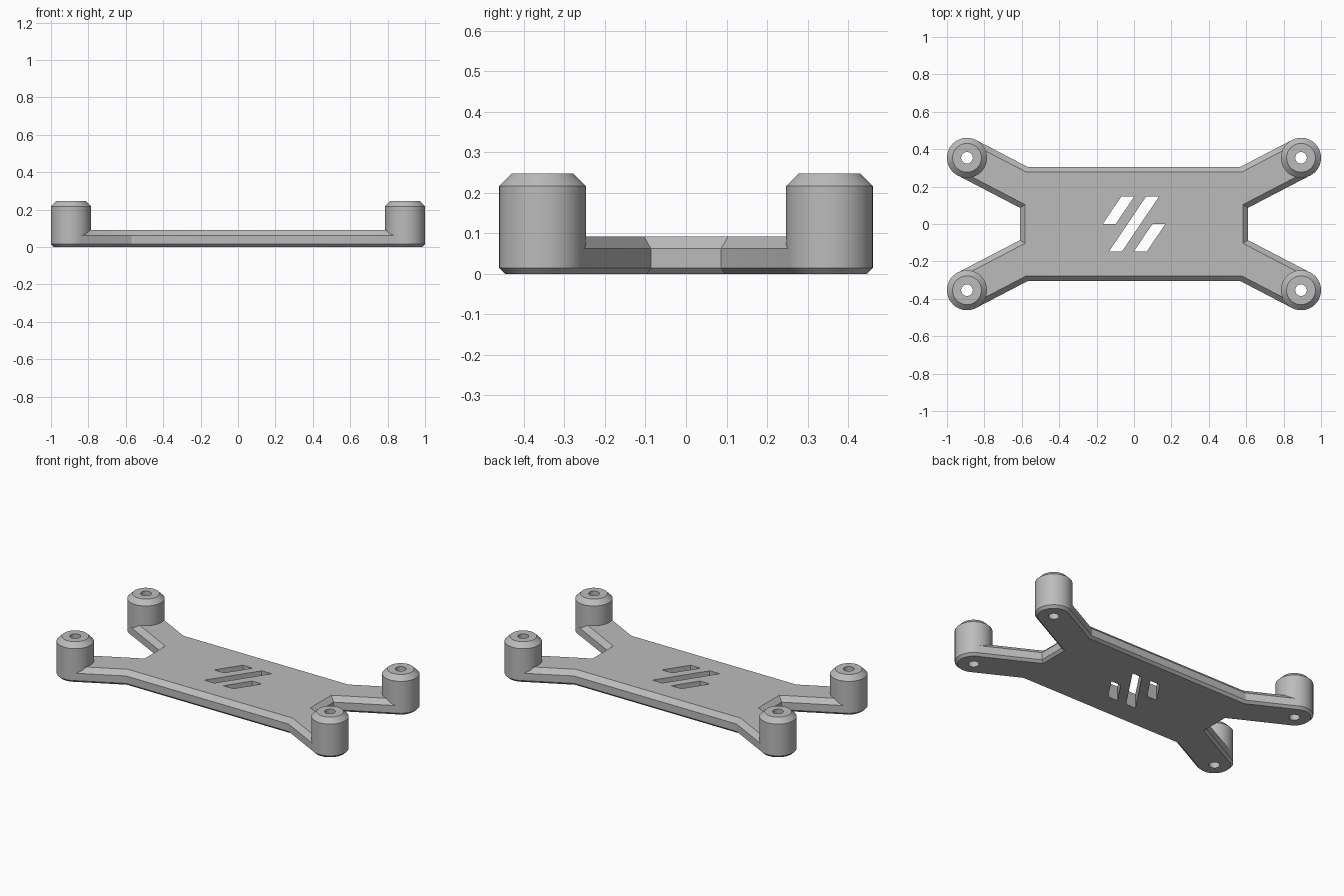
import bpy, bmesh, math
from mathutils import Vector

cube = bpy.data.objects.get("Cube")
if cube:
    bpy.data.objects.remove(cube, do_unlink=True)

POST = Vector((0.893, 0.354))   # post centre in one quadrant
RADIUS = 0.107
ARM_HALF = 0.1065
ARM_ANGLE = math.radians(27.5)
HEIGHT = 0.247
SEGMENTS = 64

grey = bpy.data.materials.new("plain grey")
grey.use_nodes = True
grey.diffuse_color = (0.5, 0.5, 0.5, 1)
grey.node_tree.nodes["Principled BSDF"].inputs["Base Color"].default_value = (0.5, 0.5, 0.5, 1)


def loft(name, rings):
    """Closed solid through rings that share one vertex count."""
    bm = bmesh.new()
    loops = [[bm.verts.new(p) for p in ring] for ring in rings]
    bm.faces.new(loops[0][::-1])
    bm.faces.new(loops[-1])
    for low, high in zip(loops, loops[1:]):
        for i in range(len(low)):
            j = (i + 1) % len(low)
            bm.faces.new((low[i], low[j], high[j], high[i]))
    bmesh.ops.recalc_face_normals(bm, faces=bm.faces)
    mesh = bpy.data.meshes.new(name)
    bm.to_mesh(mesh)
    bm.free()
    mesh.materials.append(grey)
    obj = bpy.data.objects.new(name, mesh)
    bpy.context.collection.objects.link(obj)
    return obj


def inset(points, distance):
    """Mitred inward offset of a counter-clockwise outline."""
    result = []
    for i, p in enumerate(points):
        a = (p - points[i - 1]).normalized()
        b = (points[(i + 1) % len(points)] - p).normalized()
        na, nb = Vector((-a.y, a.x)), Vector((-b.y, b.x))
        result.append(p + (na + nb) * distance / (1 + na.dot(nb)))
    return result


def circle(centre, radius, z):
    return [(centre[0] + radius * math.cos(math.tau * i / SEGMENTS),
             centre[1] + radius * math.sin(math.tau * i / SEGMENTS), z)
            for i in range(SEGMENTS)]


def combine(target, other, operation):
    modifier = target.modifiers.new(operation.lower(), 'BOOLEAN')
    modifier.operation = operation
    modifier.solver = 'EXACT'
    modifier.object = other
    bpy.context.view_layer.objects.active = target
    bpy.ops.object.modifier_apply(modifier=modifier.name)
    bpy.data.objects.remove(other, do_unlink=True)


# Plate outline: one quadrant, mirrored around both axes
along = Vector((math.cos(ARM_ANGLE), math.sin(ARM_ANGLE)))
across = Vector((-along.y, along.x)) * ARM_HALF
outer, inner = POST + across, POST - across
slope = math.tan(ARM_ANGLE)
notch = Vector((0.61, inner.y - (inner.x - 0.61) * slope))
shoulder = Vector((0.57, outer.y - (outer.x - 0.57) * slope))
quadrant = [notch, inner, outer, shoulder]
outline = []
for sx, sy in ((1, 1), (-1, 1), (-1, -1), (1, -1)):
    corner = [Vector((p.x * sx, p.y * sy)) for p in quadrant]
    outline += corner if sx * sy > 0 else corner[::-1]

# Plate with a small bottom chamfer and a wide top chamfer
levels = ((0, 0.015), (0.015, 0), (0.062, 0), (0.092, 0.028))
bracket = loft("mounting_bracket",
               [[(p.x, p.y, z) for p in inset(outline, d)] for z, d in levels])

# Four chamfered posts with a hole right through each
post_profile = ((0, 0.015), (0.015, 0), (HEIGHT - 0.03, 0), (HEIGHT, 0.03))
centres = [(POST.x * sx, POST.y * sy) for sx in (-1, 1) for sy in (-1, 1)]
for c in centres:
    combine(bracket, loft("post", [circle(c, RADIUS - d, z) for z, d in post_profile]), 'UNION')
for c in centres:
    combine(bracket, loft("hole_cutter", [circle(c, 0.031, z) for z in (-0.1, 0.4)]), 'DIFFERENCE')

# Three slanted slots through the plate: left edge, low end, high end
LEAN, WIDTH = 0.675, 0.069
for x, y0, y1 in ((-0.167, 0, 0.146), (-0.133, -0.146, 0.146), (0, -0.146, 0)):
    top = x + (y1 - y0) * LEAN
    shape = ((x, y0), (x + WIDTH, y0), (top + WIDTH, y1), (top, y1))
    combine(bracket, loft("slot_cutter", [[(*p, z) for p in shape] for z in (-0.1, 0.2)]), 'DIFFERENCE')

# Smooth round walls, crisp chamfers
bpy.ops.object.select_all(action='DESELECT')
bracket.select_set(True)
bpy.context.view_layer.objects.active = bracket
bpy.ops.object.shade_smooth_by_angle(angle=math.radians(25))
